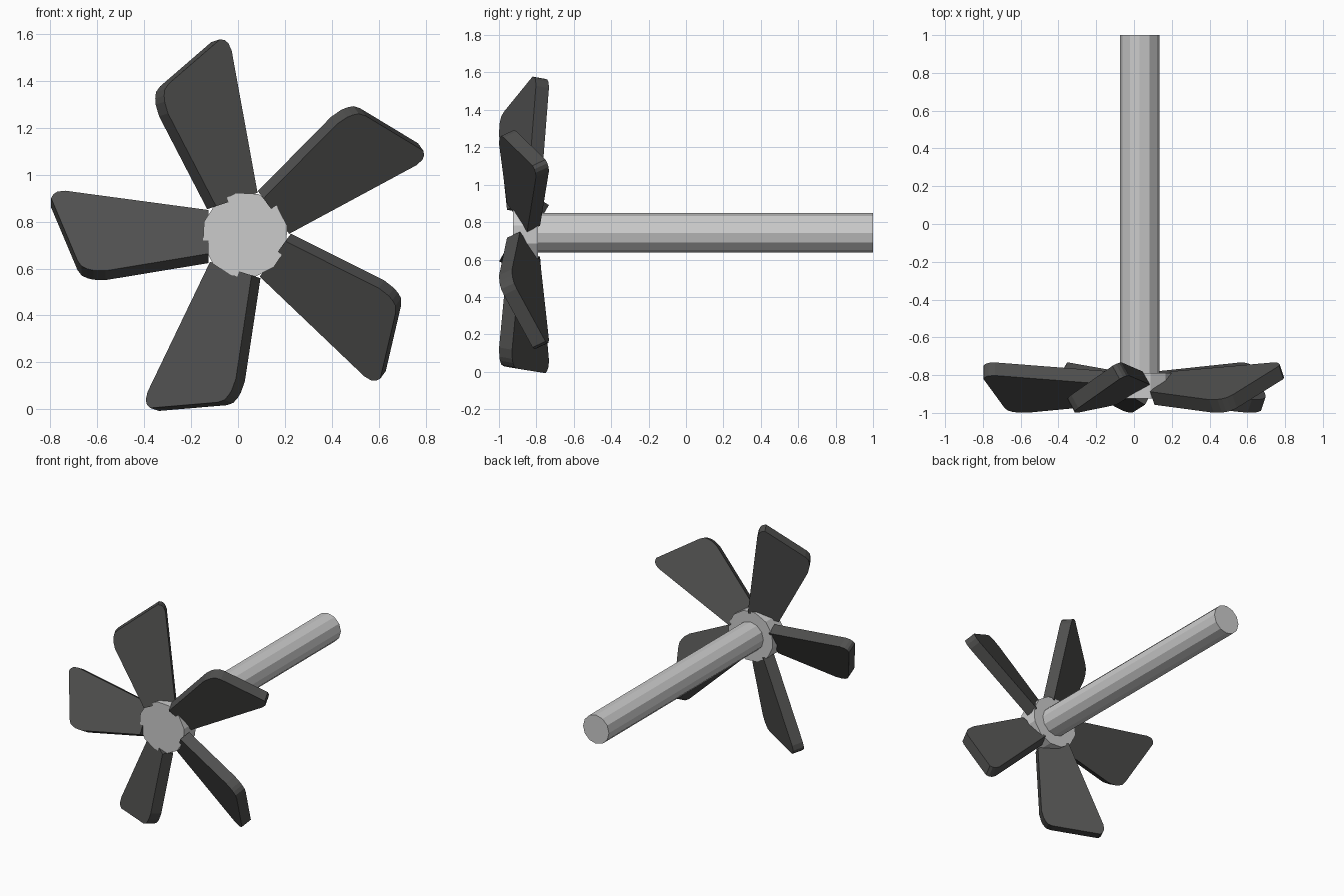
import bpy, bmesh, math

if "Cube" in bpy.data.objects:
    bpy.data.objects.remove(bpy.data.objects["Cube"])

CX, CZ = 0.03, 0.743       # rotation axis of the propeller
PITCH = math.radians(30)
THICK = 0.08
BLADE_Y = -0.865


def rod(name, radius, y0, y1, roll=0):
    bpy.ops.mesh.primitive_cylinder_add(
        vertices=12, radius=radius, depth=y1 - y0,
        location=(CX, (y0 + y1) / 2, CZ),
        rotation=(math.pi / 2, math.radians(roll), 0))
    bpy.context.object.name = name


# Shaft and hub
rod("shaft", 0.105, -0.85, 1.0)
rod("hub", 0.184, -0.925, -0.79, -12)

# Dark blade material
dark = bpy.data.materials.new("dark_blade")
dark.diffuse_color = (0.08, 0.08, 0.078, 1)
dark.use_nodes = True
dark.node_tree.nodes["Principled BSDF"].inputs["Base Color"].default_value = dark.diffuse_color

# Blade outline: (radial distance, width offset), flared with clipped round tips
OUTLINE = [(0.155, -0.10), (0.715, -0.187), (0.765, -0.195), (0.80, -0.191),
           (0.818, -0.178), (0.827, -0.158), (0.715, 0.149), (0.697, 0.177),
           (0.672, 0.19), (0.647, 0.197), (0.595, 0.199), (0.155, 0.115)]


def blade(name, angle):
    c, s = math.cos(angle), math.sin(angle)

    def place(r, u, n):
        t = u * math.cos(PITCH) + n * math.sin(PITCH)
        y = BLADE_Y - u * math.sin(PITCH) + n * math.cos(PITCH)
        return (CX + r * c - t * s, y, CZ + r * s + t * c)

    bm = bmesh.new()
    back = [bm.verts.new(place(r, u, THICK / 2)) for r, u in OUTLINE]
    front = [bm.verts.new(place(r, u, -THICK / 2)) for r, u in OUTLINE]
    bm.faces.new(back)
    bm.faces.new(front[::-1])
    for i in range(len(OUTLINE)):
        j = (i + 1) % len(OUTLINE)
        bm.faces.new((back[i], front[i], front[j], back[j]))
    bmesh.ops.recalc_face_normals(bm, faces=bm.faces[:])
    mesh = bpy.data.meshes.new(name)
    bm.to_mesh(mesh)
    bm.free()
    mesh.materials.append(dark)
    bpy.context.collection.objects.link(bpy.data.objects.new(name, mesh))


# Five pitched blades around the hub
for k in range(5):
    blade(f"blade_{k + 1}", math.radians(180 + 72 * k))
